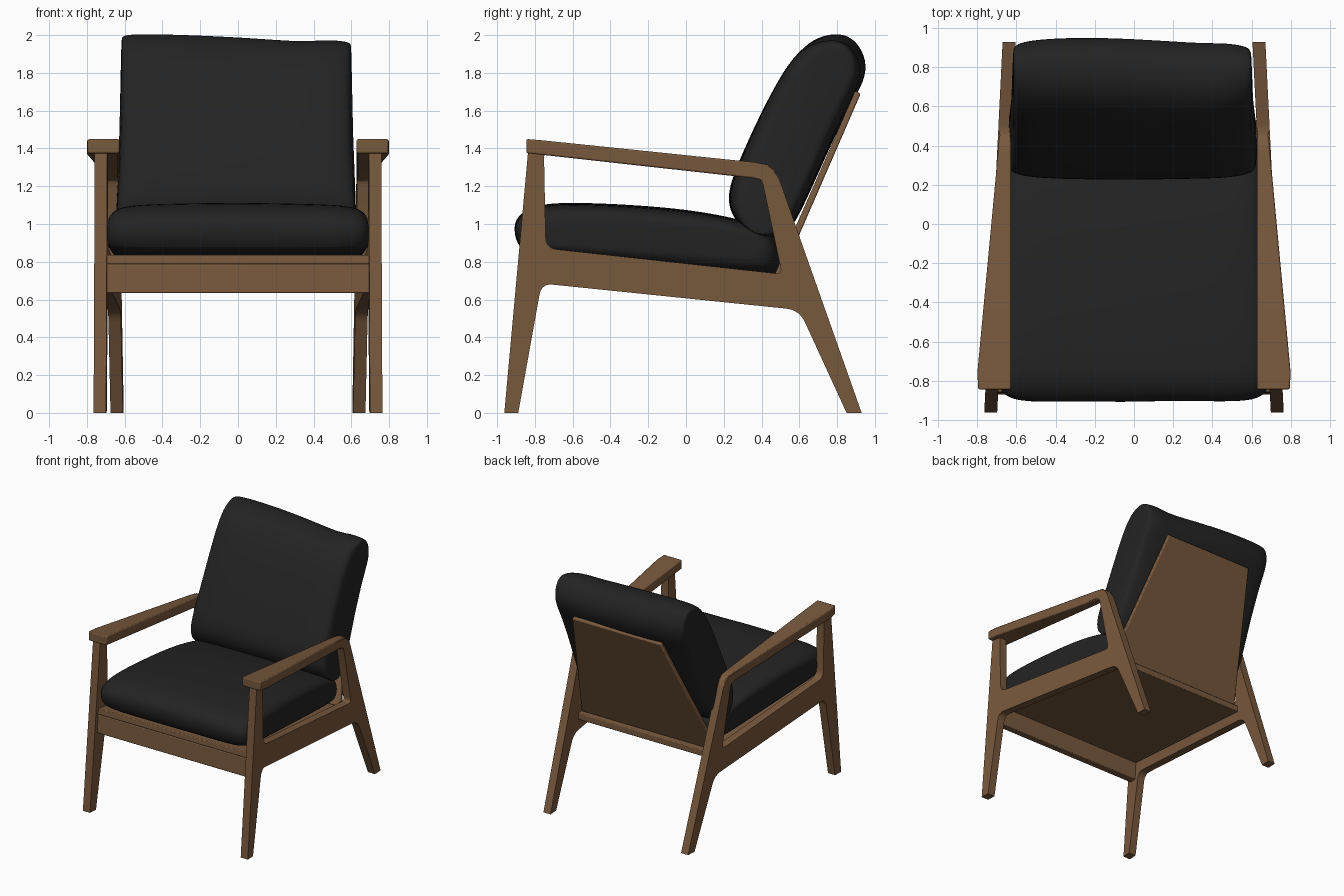
import bpy, bmesh, math
from mathutils import Vector

if "Cube" in bpy.data.objects:
    bpy.data.objects.remove(bpy.data.objects["Cube"])


def material(name, rgb):
    m = bpy.data.materials.new(name)
    m.diffuse_color = (*rgb, 1)
    m.use_nodes = True
    m.node_tree.nodes["Principled BSDF"].inputs["Base Color"].default_value = m.diffuse_color
    return m


wood = material("walnut wood", (0.19, 0.10, 0.047))
fabric = material("black fabric", (0.017, 0.017, 0.017))


def finish(bm, name, mat, mirror=False, bevel=0, subsurf=0, angle=35):
    bmesh.ops.recalc_face_normals(bm, faces=bm.faces)
    me = bpy.data.meshes.new(name)
    bm.to_mesh(me)
    bm.free()
    ob = bpy.data.objects.new(name, me)
    bpy.context.collection.objects.link(ob)
    me.materials.append(mat)
    if mirror:
        ob.modifiers.new("mirror", 'MIRROR')
    if bevel:
        b = ob.modifiers.new("bevel", 'BEVEL')
        b.width, b.segments, b.limit_method = bevel, 2, 'ANGLE'
    if subsurf:
        s = ob.modifiers.new("subsurf", 'SUBSURF')
        s.levels = s.render_levels = subsurf
    bpy.ops.object.select_all(action='DESELECT')
    ob.select_set(True)
    bpy.context.view_layer.objects.active = ob
    bpy.ops.object.shade_smooth_by_angle(angle=math.radians(angle))
    return ob


def rounded(points, steps=5):
    """Outline from (y, z, corner size) points; corners become short arcs."""
    out = []
    for i, (y, z, r) in enumerate(points):
        p = Vector((y, z))
        if not r:
            out.append(p)
            continue
        q = Vector(points[i - 1][:2])
        n = Vector(points[(i + 1) % len(points)][:2])
        a, b = p + (q - p).normalized() * r, p + (n - p).normalized() * r
        for k in range(steps + 1):
            t = k / steps
            out.append(a * (1 - t) ** 2 + p * 2 * t * (1 - t) + b * t * t)
    return out


def loft(sections):
    """Skin a list of equal closed rings and cap both ends."""
    bm = bmesh.new()
    rings = [[bm.verts.new(p) for p in s] for s in sections]
    n = len(rings[0])
    for r, s in zip(rings, rings[1:]):
        for i in range(n):
            bm.faces.new((r[i], r[(i + 1) % n], s[(i + 1) % n], s[i]))
    bm.faces.new(rings[0])
    bm.faces.new(rings[-1])
    return bm


def frame_x(y):
    """Centre of the side frame, which narrows toward the back."""
    return 0.731 - 0.0495 * (y + 0.95)


# Side frames: legs, side rail and arm core as one plate with an opening
outer = rounded([
    (-0.962, 0, 0), (-0.888, 0, 0), (-0.765, 0.685, 0.06), (0.60, 0.545, 0.07),
    (0.85, 0, 0), (0.93, 0, 0), (0.593, 0.955, 0), (0.478, 1.285, 0.07),
    (0.43, 1.305, 0.03), (-0.832, 1.43, 0)])
opening = rounded([
    (-0.752, 1.38, 0.03), (-0.742, 0.872, 0.06), (0.508, 0.735, 0.035),
    (0.40, 1.245, 0.04)])
bm = bmesh.new()
for loop in (outer, opening):
    vs = [bm.verts.new((0, p.x, p.y)) for p in loop]
    for i, v in enumerate(vs):
        bm.edges.new((v, vs[(i + 1) % len(vs)]))
bmesh.ops.triangle_fill(bm, edges=bm.edges[:], use_beauty=True, use_dissolve=False)
ext = bmesh.ops.extrude_face_region(bm, geom=bm.faces[:])
moved = {g for g in ext["geom"] if isinstance(g, bmesh.types.BMVert)}
for v in bm.verts:
    v.co.x = frame_x(v.co.y) + (0.033 if v in moved else -0.033)
finish(bm, "side_frames", wood, mirror=True)

# Armrests: wide at the front, narrowing into the bend above the back leg
arm = [  # top y, z, bottom y, z, outer x
    (-0.845, 1.45, -0.845, 1.375, 0.795), (-0.76, 1.443, -0.76, 1.366, 0.80),
    (0.36, 1.327, 0.35, 1.243, 0.695), (0.43, 1.314, 0.395, 1.232, 0.69),
    (0.468, 1.285, 0.415, 1.21, 0.688), (0.49, 1.235, 0.425, 1.16, 0.686)]
bm = loft([[(0.628, ty, tz), (ox, ty, tz), (ox, by, bz), (0.628, by, bz)]
           for ty, tz, by, bz, ox in arm])
finish(bm, "armrests", wood, mirror=True, bevel=0.008)


def board(name, rows, bevel=0.006):
    """Slab from two end rings: (half width, four yz corners)."""
    finish(loft([[(s * w, y, z) for w, y, z in rows] for s in (-1, 1)]),
           name, wood, bevel=bevel)


# Front rail, seat board and back board
board("front_rail", [(0.70, -0.872, 0.635), (0.70, -0.862, 0.787),
                     (0.70, -0.80, 0.787), (0.70, -0.81, 0.635)])
board("seat_board", [(0.70, -0.862, 0.788), (0.70, -0.858, 0.836),
                     (0.635, 0.53, 0.69), (0.635, 0.53, 0.635)])
board("back_board", [(0.625, 0.455, 0.70), (0.625, 0.49, 0.69),
                     (0.41, 0.925, 1.69), (0.41, 0.896, 1.705)], 0.008)


def cushion(name, profile, stations, half):
    """Pinched pillow: profile in yz, stations (x, scale, dy, dz)."""
    cy = sum(p[0] for p in profile) / len(profile)
    cz = sum(p[1] for p in profile) / len(profile)
    rings = [[(x * half(y), cy + (y - cy) * (1 - (1 - s) * 0.35) + dy,
               cz + (z - cz) * s + dz) for y, z in profile]
             for x, s, dy, dz in stations]
    finish(loft(rings), name, fabric, subsurf=2, angle=50)


# Seat cushion, tapering to fit between the frames
cushion("seat_cushion",
        [(-0.93, 0.98), (-0.90, 1.05), (-0.80, 1.105), (-0.60, 1.113),
         (-0.30, 1.10), (0.0, 1.075), (0.25, 1.03), (0.45, 0.97),
         (0.515, 0.87), (0.50, 0.735), (0.40, 0.72), (0.0, 0.755),
         (-0.45, 0.80), (-0.80, 0.835), (-0.90, 0.86)],
        [(-1.01, 0.45, 0.0, 0.0), (-1.0, 0.62, 0, 0), (-0.95, 0.85, 0, 0),
         (-0.8, 0.96, 0, 0), (-0.4, 1, 0.015, 0), (0, 1, 0.01, 0.003),
         (0.3, 1, 0.02, 0), (0.8, 0.96, 0, 0), (0.95, 0.85, 0, 0),
         (1.0, 0.62, 0, 0), (1.01, 0.45, 0, 0)],
        lambda y: 0.69 - 0.044 * (y + 0.9))

# Back cushion, leaning on the back board with a slightly uneven top
back = [(0.225, 1.07), (0.222, 1.19), (0.30, 1.38), (0.41, 1.62), (0.53, 1.84),
        (0.62, 1.95), (0.71, 2.0), (0.82, 2.01), (0.90, 1.97), (0.955, 1.87),
        (0.945, 1.76), (0.87, 1.64), (0.74, 1.36), (0.60, 1.04), (0.53, 0.94),
        (0.42, 0.915), (0.30, 0.97)]
# x, thickness scale across the lean, back shift, top shift
stations = [(-0.618, 0.50, 0, -0.01), (-0.615, 0.72, 0, 0.0), (-0.59, 0.86, 0.0, 0.005),
            (-0.48, 0.96, 0.005, 0.004), (-0.22, 1.0, 0.008, -0.005),
            (0.08, 1.0, -0.01, -0.02), (0.35, 0.97, -0.03, -0.04),
            (0.46, 0.95, -0.02, -0.025), (0.57, 0.86, -0.02, -0.03),
            (0.597, 0.72, -0.02, -0.035), (0.60, 0.50, -0.02, -0.045)]
axis = Vector((0.41, 0.91)).normalized()
side = Vector((axis.y, -axis.x))
mid = Vector((0.59, 1.46))
rings = []
for x, s, dy, dz in stations:
    ring = []
    for p in back:
        d = Vector(p) - mid
        q = mid + axis * d.dot(axis) * (1 - (1 - s) * 0.06) + side * d.dot(side) * s
        t = max(0, (q.y - 1.4) / 0.6)
        flare = 1 + 0.05 * max(0, (1.45 - q.y) / 0.5)
        ring.append((x * flare, q.x + dy * t, q.y + dz * t))
    rings.append(ring)
finish(loft(rings), "back_cushion", fabric, subsurf=2, angle=50)
